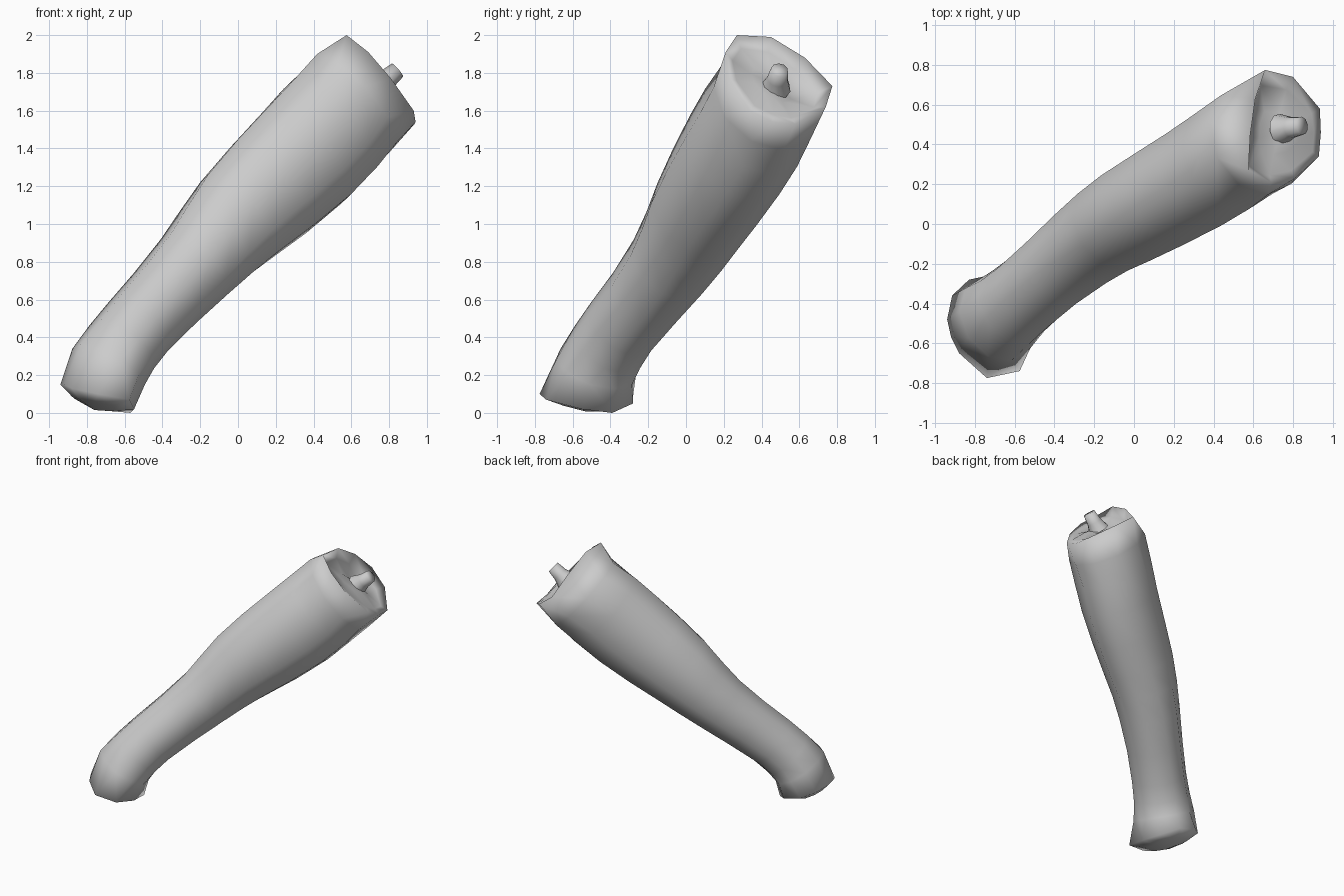
import bpy, bmesh, math
from mathutils import Vector

if "Cube" in bpy.data.objects:
    bpy.data.objects.remove(bpy.data.objects["Cube"])

SIDES = 10
UP = Vector((0, 0, 1))

grey = bpy.data.materials.new("plain grey")
grey.diffuse_color = (0.6, 0.6, 0.6, 1)
grey.use_nodes = True
grey.node_tree.nodes["Principled BSDF"].inputs["Base Color"].default_value = grey.diffuse_color

# Uneven rims at the two cut ends, starting at the upper side
lower_rim = [(-.92, -.57, .15), (-.94, -.48, .15), (-.915, -.36, .13), (-.83, -.28, .09), (-.68, -.28, .05),
             (-.57, -.39, 0), (-.55, -.55, .02), (-.575, -.74, .07), (-.74, -.775, .10), (-.88, -.65, .13)]
upper_rim = [(.575, .27, 2), (.585, .45, 1.99), (.61, .63, 1.88), (.66, .775, 1.73), (.80, .74, 1.62),
             (.935, .58, 1.53), (.94, .46, 1.54), (.93, .34, 1.60), (.81, .23, 1.77), (.69, .21, 1.91)]
lower_rim = [Vector(p) for p in lower_rim]
upper_rim = [Vector(p) for p in upper_rim]

# Centre line of the limb between the rims, with half height and half width
stations = [((-.685, -.475, .245), .208, .222), ((-.615, -.415, .35), .20, .206),
            ((-.53, -.345, .455), .20, .20), ((-.385, -.22, .61), .21, .205),
            ((-.23, -.095, .775), .23, .222), ((-.11, -.01, .91), .258, .238),
            ((.01, .06, 1.04), .288, .255), ((.18, .155, 1.2), .317, .268),
            ((.36, .26, 1.37), .335, .278), ((.49, .345, 1.51), .336, .283),
            ((.615, .425, 1.645), .328, .285)]


def middle(ring):
    return sum(ring, Vector()) / len(ring)


def oval(centre, axis, a, b):
    u = (UP - axis * axis.z).normalized()
    v = u.cross(axis)
    return [centre + a * math.cos(t) * u + b * math.sin(t) * v
            for t in (2 * math.pi * i / SIDES for i in range(SIDES))]


def inset(ring, scale, offsets):
    c = middle(ring)
    return [c + (p - c) * scale + o for p, o in zip(ring, offsets)]


def loft(name, rings, start=None, end=None):
    """Skin a row of rings; start and end are tips that close it."""
    bm = bmesh.new()
    rows = [[bm.verts.new(p) for p in ring] for ring in rings]
    for a, b in zip(rows, rows[1:]):
        for i in range(SIDES):
            j = (i + 1) % SIDES
            bm.faces.new((a[i], a[j], b[j], b[i]))
    for row, tip in ((rows[0], start), (rows[-1], end)):
        if tip is not None:
            v = bm.verts.new(tip)
            for i in range(SIDES):
                bm.faces.new((row[i], row[(i + 1) % SIDES], v))
    bmesh.ops.recalc_face_normals(bm, faces=bm.faces)
    for f in bm.faces:
        f.smooth = True
    mesh = bpy.data.meshes.new(name)
    bm.to_mesh(mesh)
    bm.free()
    mesh.materials.append(grey)
    obj = bpy.data.objects.new(name, mesh)
    bpy.context.collection.objects.link(obj)
    return obj


# Rounded lower end
low_end = inset(lower_rim, .6, [Vector((-.01, 0, -.04))] * SIDES)
for p in low_end:
    p.z = max(p.z, .008)
rings = [low_end, lower_rim]

# Tapered tube
path = [middle(lower_rim)] + [Vector(s[0]) for s in stations] + [middle(upper_rim)]
for k, (c, a, b) in enumerate(stations, 1):
    rings.append(oval(path[k], (path[k + 1] - path[k - 1]).normalized(), a * 1.02, b * 1.02))
rings.append(upper_rim)

# Upper cut: nearly level on the front half, hollowed on the back half
axis = Vector((.65, .35, .67)).normalized()
depth = [.06, .08, .09, .09, .06, .02, 0, 0, .02, .04]
rings.append(inset(upper_rim, .82, [-axis * d * .7 for d in depth]))
rings.append(inset(upper_rim, .42, [-axis * d for d in depth]))
floor = middle(upper_rim) - axis * .02
loft("limb", rings, start=Vector((-.76, -.54, .015)), end=floor)

# Bone: small tapered stub rising out of the cut
tip = Vector((.845, .495, 1.815))
base = Vector((.735, .475, 1.72))
bone_axis = (tip - base).normalized()
bone_rings = [oval(base, bone_axis, .08, .08),
              oval(base.lerp(tip, .5), bone_axis, .055, .055),
              oval(tip, bone_axis, .046, .046)]
loft("bone_stub", bone_rings, end=tip)
